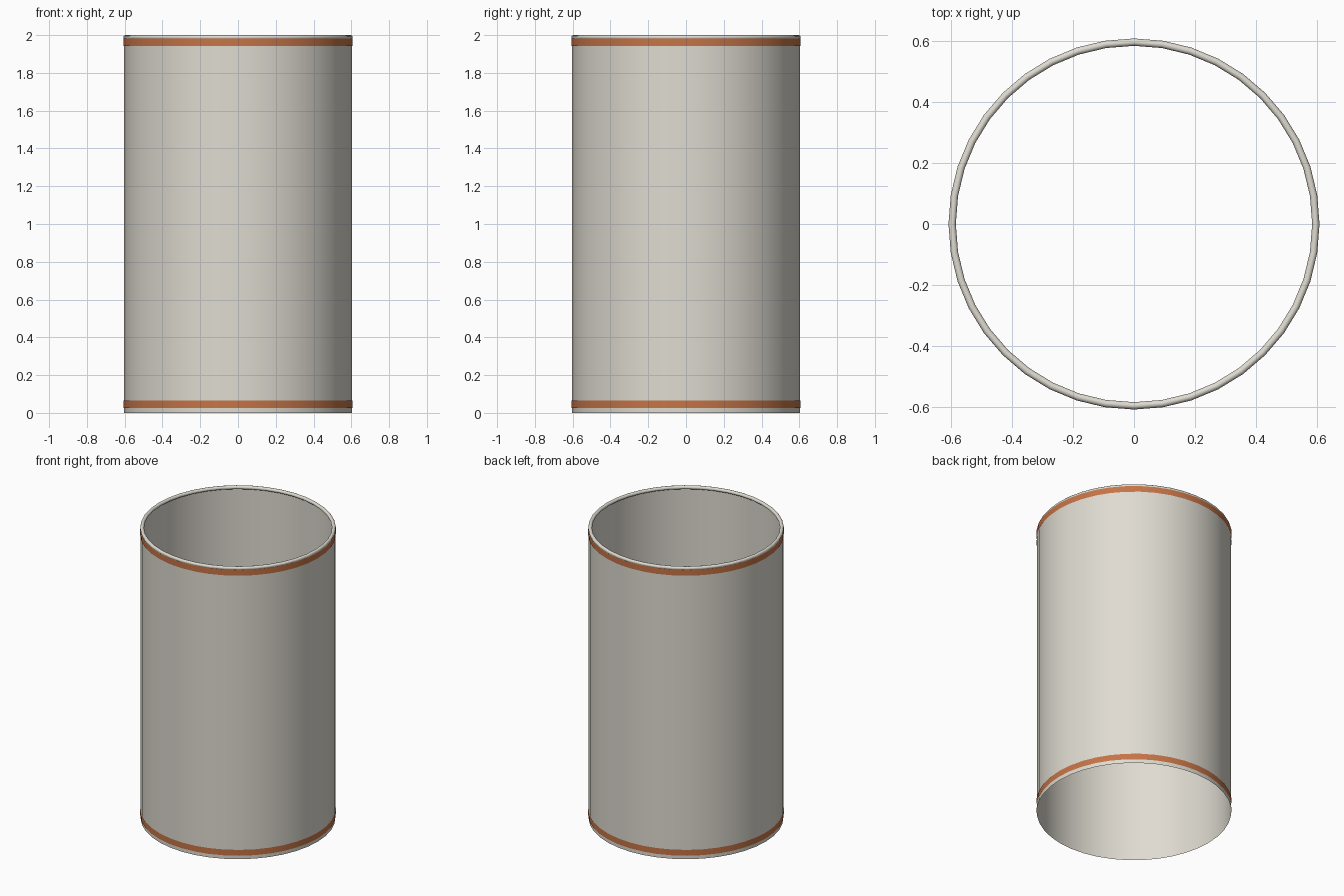
import bpy
import math

SEGMENTS = 40

cube = bpy.data.objects.get("Cube")
if cube:
    bpy.data.objects.remove(cube, do_unlink=True)


def make_material(name, color):
    mat = bpy.data.materials.new(name)
    mat.use_nodes = True
    mat.diffuse_color = color
    mat.node_tree.nodes["Principled BSDF"].inputs["Base Color"].default_value = color
    return mat


def finish(name, mat):
    obj = bpy.context.object
    obj.name = name
    obj.data.materials.append(mat)
    bpy.ops.object.shade_smooth_by_angle(angle=math.radians(50))
    return obj


def open_tube(name, radius, bottom, top, mat):
    bpy.ops.mesh.primitive_cylinder_add(
        vertices=SEGMENTS, radius=radius, depth=top - bottom,
        end_fill_type='NOTHING', location=(0, 0, (bottom + top) / 2))
    return finish(name, mat)


shell_grey = make_material("warm light grey", (0.74, 0.71, 0.64, 1))
copper = make_material("copper orange", (0.56, 0.175, 0.062, 1))

# Thin open body
open_tube("tube_body", 0.604, 0, 1.988, shell_grey)

# Rounded lip around the top opening
bpy.ops.mesh.primitive_torus_add(
    major_segments=SEGMENTS, minor_segments=12,
    major_radius=0.595, minor_radius=0.012, location=(0, 0, 1.988))
finish("top_lip", shell_grey)

# Coloured bands near both ends
for name, middle in (("lower_band", 0.045), ("upper_band", 1.962)):
    open_tube(name, 0.607, middle - 0.02, middle + 0.02, copper)
